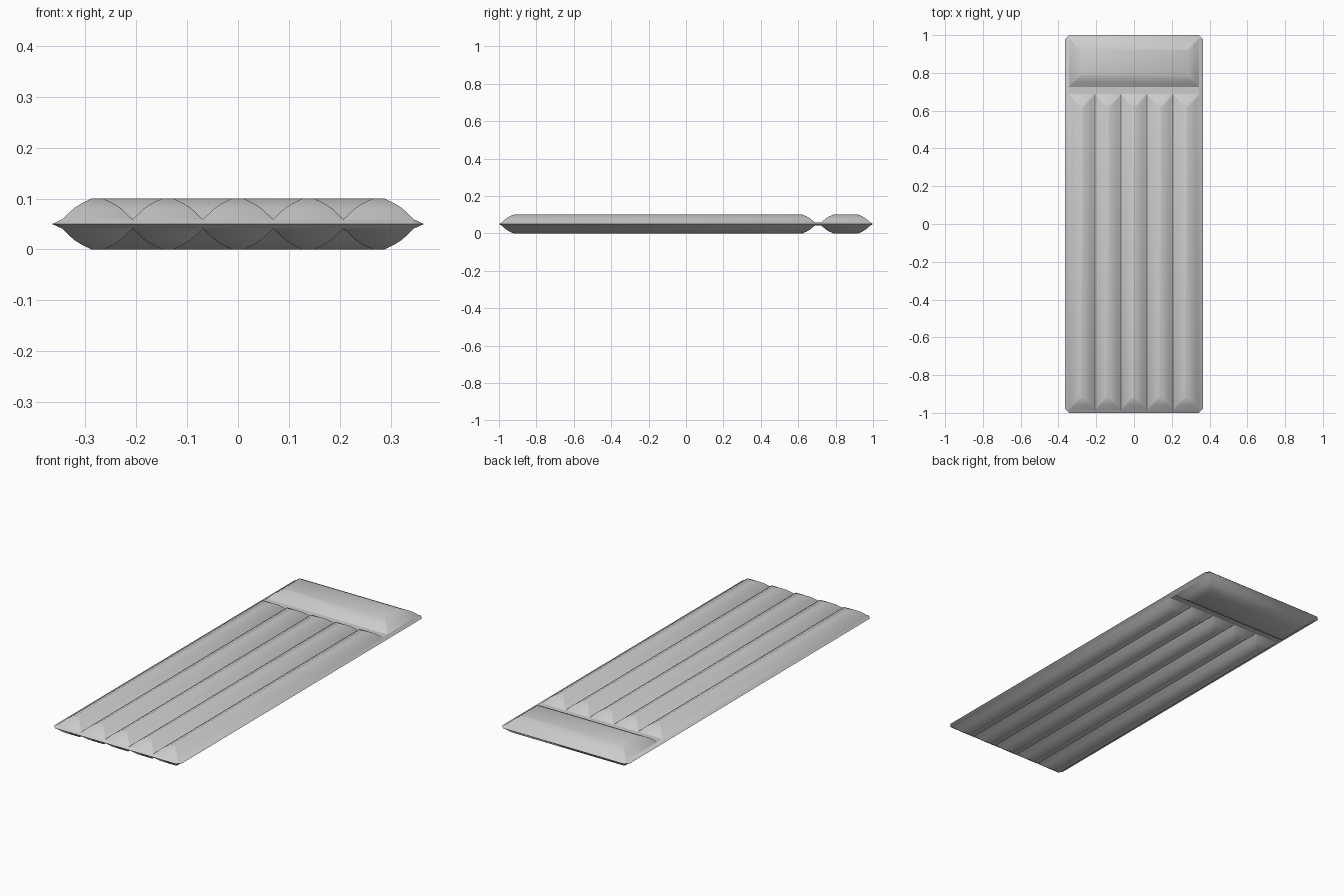
import bpy, bmesh

if "Cube" in bpy.data.objects:
    bpy.data.objects.remove(bpy.data.objects["Cube"])

MID = 0.05      # height of the welded seam plane
SHEET = 0.009   # half thickness of the flat sheet
# inset from the chamber edge and height above the seam plane
PUFF = [(0.0, SHEET), (0.023, 0.031), (0.038, 0.0405), (0.0575, 0.05)]


def ring(bm, x0, x1, y0, y1, z, c):
    """Rectangle with chamfered corners, as a loop of vertices."""
    pts = [(x0 + c, y0), (x1 - c, y0), (x1, y0 + c), (x1, y1 - c),
           (x1 - c, y1), (x0 + c, y1), (x0, y1 - c), (x0, y0 + c)]
    return [bm.verts.new((x, y, z)) for x, y in pts]


def bridge(bm, a, b):
    n = len(a)
    for i in range(n):
        j = (i + 1) % n
        bm.faces.new((a[i], a[j], b[j], b[i]))


def finish(bm, name, angle=0.7):
    """Mirror the top half downwards and shade it."""
    geom = bm.verts[:] + bm.edges[:] + bm.faces[:]
    dup = bmesh.ops.duplicate(bm, geom=geom)["geom"]
    for v in dup:
        if isinstance(v, bmesh.types.BMVert):
            v.co.z = 2 * MID - v.co.z
    bmesh.ops.reverse_faces(bm, faces=[f for f in dup if isinstance(f, bmesh.types.BMFace)])
    bmesh.ops.remove_doubles(bm, verts=bm.verts[:], dist=1e-5)
    me = bpy.data.meshes.new(name)
    bm.to_mesh(me)
    bm.free()
    ob = bpy.data.objects.new(name, me)
    bpy.context.collection.objects.link(ob)
    bpy.ops.object.select_all(action='DESELECT')
    ob.select_set(True)
    bpy.context.view_layer.objects.active = ob
    bpy.ops.object.shade_smooth_by_angle(angle=angle)


def chamber(name, x0, x1, y0, y1):
    """Inflated chamber: stacked inset loops closed with a flat crown."""
    bm = bmesh.new()
    prev = None
    for d, h in PUFF:
        cur = ring(bm, x0 + d, x1 - d, y0 + d * 1.1, y1 - d * 1.1, MID + h, 0.003)
        if prev:
            bridge(bm, prev, cur)
        prev = cur
    bm.faces.new(prev)
    finish(bm, name)


# five long air tubes
W = 0.138
for i in range(5):
    x = (i - 2) * W
    chamber(f"air_tube_{i + 1}", x - W / 2, x + W / 2, -0.985, 0.687)

# head pillow
chamber("head_pillow", -0.345, 0.345, 0.724, 0.985)

# welded rim around the outside, tapering to a thin edge
bm = bmesh.new()
outer = ring(bm, -0.365, 0.365, -1.0, 1.0, MID, 0.022)
inner = ring(bm, -0.345, 0.345, -0.985, 0.985, MID + SHEET, 0.003)
bridge(bm, outer, inner)
finish(bm, "welded_rim", 0.5)

# flat strip between tubes and pillow
bm = bmesh.new()
bm.faces.new([bm.verts.new((x, y, MID + SHEET)) for x, y in
              [(-0.345, 0.684), (0.345, 0.684), (0.345, 0.727), (-0.345, 0.727)]])
finish(bm, "pillow_seam")
